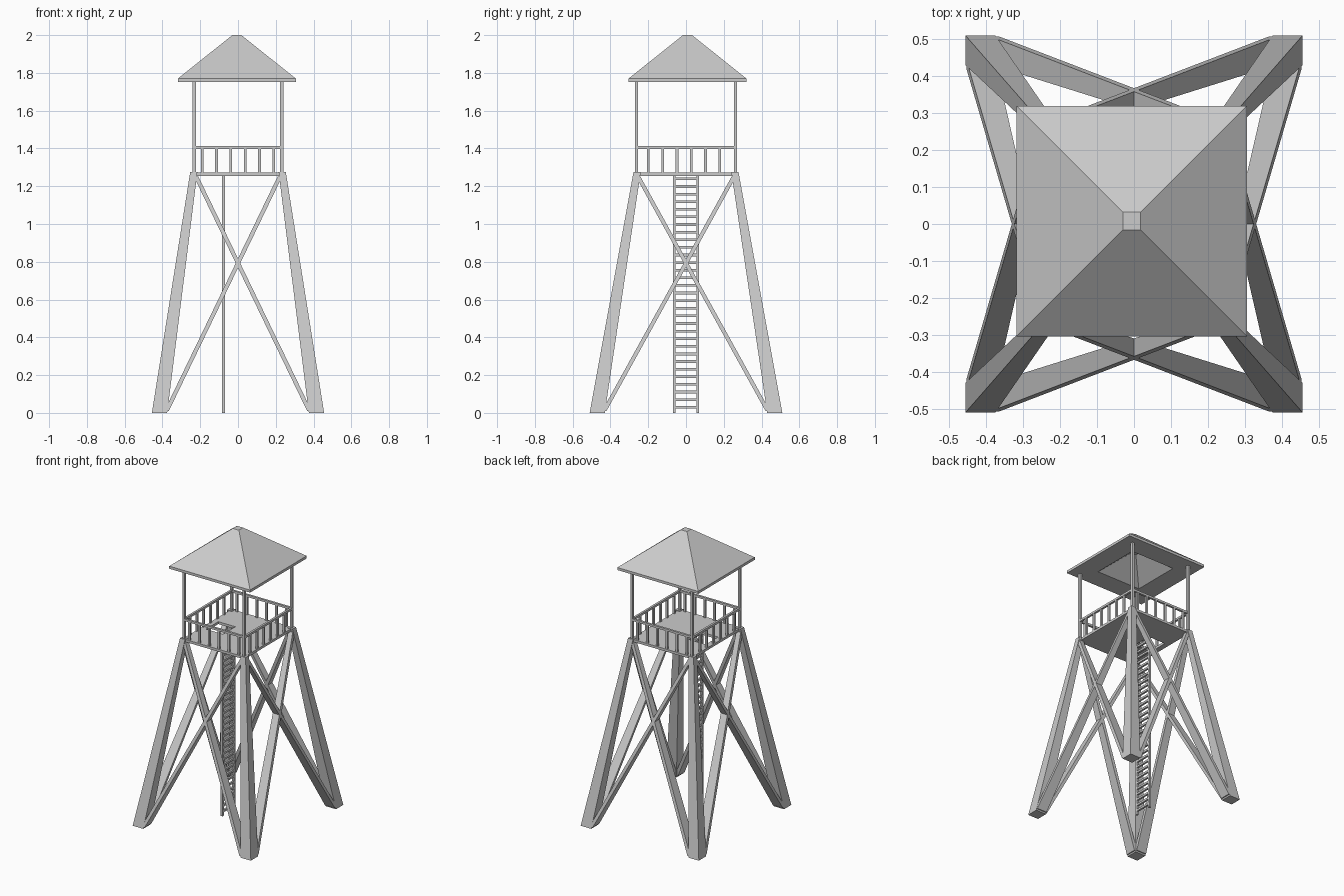
import bpy, bmesh

if "Cube" in bpy.data.objects:
    bpy.data.objects.remove(bpy.data.objects["Cube"])

mat = bpy.data.materials.new("plain grey")
mat.diffuse_color = (0.6, 0.6, 0.6, 1)
mat.use_nodes = True
mat.node_tree.nodes["Principled BSDF"].inputs["Base Color"].default_value = mat.diffuse_color


def finish(bm, name):
    bmesh.ops.recalc_face_normals(bm, faces=bm.faces)
    me = bpy.data.meshes.new(name)
    bm.to_mesh(me)
    bm.free()
    me.materials.append(mat)
    ob = bpy.data.objects.new(name, me)
    bpy.context.collection.objects.link(ob)
    return ob


def add_taper(bm, low, high):
    """Six-sided solid between two level rectangles (x0, x1, y0, y1, z)."""
    rings = []
    for x0, x1, y0, y1, z in (low, high):
        rings.append([bm.verts.new(p) for p in
                      ((x0, y0, z), (x1, y0, z), (x1, y1, z), (x0, y1, z))])
    a, b = rings
    bm.faces.new(a[::-1])
    bm.faces.new(b)
    for i in range(4):
        j = (i + 1) % 4
        bm.faces.new((a[i], a[j], b[j], b[i]))


def add_box(bm, x0, x1, y0, y1, z0, z1):
    add_taper(bm, (x0, x1, y0, y1, z0), (x0, x1, y0, y1, z1))


def span(s, a, b):
    return (s * a, s * b) if s > 0 else (s * b, s * a)


SIGNS = (-1, 1)

# Splayed, tapering legs
bm = bmesh.new()
for sx in SIGNS:
    for sy in SIGNS:
        add_taper(bm, (*span(sx, 0.375, 0.456), *span(sy, 0.43, 0.51), 0),
                  (*span(sx, 0.215, 0.253), *span(sy, 0.24, 0.278), 1.275))
finish(bm, "legs")

# Crossed braces lying in the four sloping sides
bm = bmesh.new()
w = 0.012
for side in SIGNS:
    for d in SIGNS:
        lo, hi = -d * 0.378, d * 0.222
        add_taper(bm, (lo - w, lo + w, *span(side, 0.432, 0.508), 0.01),
                  (hi - w, hi + w, *span(side, 0.244, 0.278), 1.252))
        lo, hi = -d * 0.433, d * 0.254
        add_taper(bm, (*span(side, 0.377, 0.454), lo - w, lo + w, 0.01),
                  (*span(side, 0.219, 0.253), hi - w, hi + w, 1.252))
finish(bm, "cross_braces")

# Floor made of four slabs around the ladder hatch
bm = bmesh.new()
X, Y = 0.238, 0.27
hx0, hx1, hy = -0.20, -0.068, 0.068
for x0, x1, y0, y1 in ((-X, hx0, -Y, Y), (hx1, X, -Y, Y),
                       (hx0, hx1, -Y, -hy), (hx0, hx1, hy, Y)):
    add_box(bm, x0, x1, y0, y1, 1.255, 1.272)
finish(bm, "platform_floor")

# Ladder
bm = bmesh.new()
for s in SIGNS:
    add_box(bm, -0.085, -0.07, *span(s, 0.055, 0.07), 0, 1.262)
for i in range(31):
    z = 0.03 + i * 0.0403
    add_box(bm, -0.084, -0.071, -0.056, 0.056, z - 0.007, z + 0.007)
finish(bm, "ladder")

# Corner posts holding the roof
bm = bmesh.new()
for sx in SIGNS:
    for sy in SIGNS:
        add_box(bm, *span(sx, 0.223, 0.24), *span(sy, 0.253, 0.27), 1.27, 1.765)
finish(bm, "roof_posts")

# Railing with balusters on all sides
bm = bmesh.new()
for s in SIGNS:
    add_box(bm, -0.225, 0.225, *span(s, 0.254, 0.269), 1.398, 1.413)
    add_box(bm, *span(s, 0.224, 0.239), -0.255, 0.255, 1.398, 1.413)
    for i in range(6):
        x = -0.19 + i * 0.076
        y = -0.199 + i * 0.0755
        add_box(bm, x - 0.007, x + 0.007, *span(s, 0.255, 0.268), 1.27, 1.4)
        add_box(bm, *span(s, 0.225, 0.238), y - 0.007, y + 0.007, 1.27, 1.4)
finish(bm, "railing")

# Hipped roof with eaves, soffit and hollow underside
bm = bmesh.new()
cx, cy, h = -0.006, 0.008, 0.312
rings = []
for r, z in ((0.02, 1.88), (0.17, 1.752), (h, 1.752), (h, 1.77), (0.024, 2.0)):
    rings.append([bm.verts.new((cx + a * r, cy + b * r, z)) for a, b in
                  ((-1, -1), (1, -1), (1, 1), (-1, 1))])
for a, b in zip(rings, rings[1:]):
    for i in range(4):
        j = (i + 1) % 4
        bm.faces.new((a[i], a[j], b[j], b[i]))
bm.faces.new(rings[0])
bm.faces.new(rings[-1])
finish(bm, "roof")
